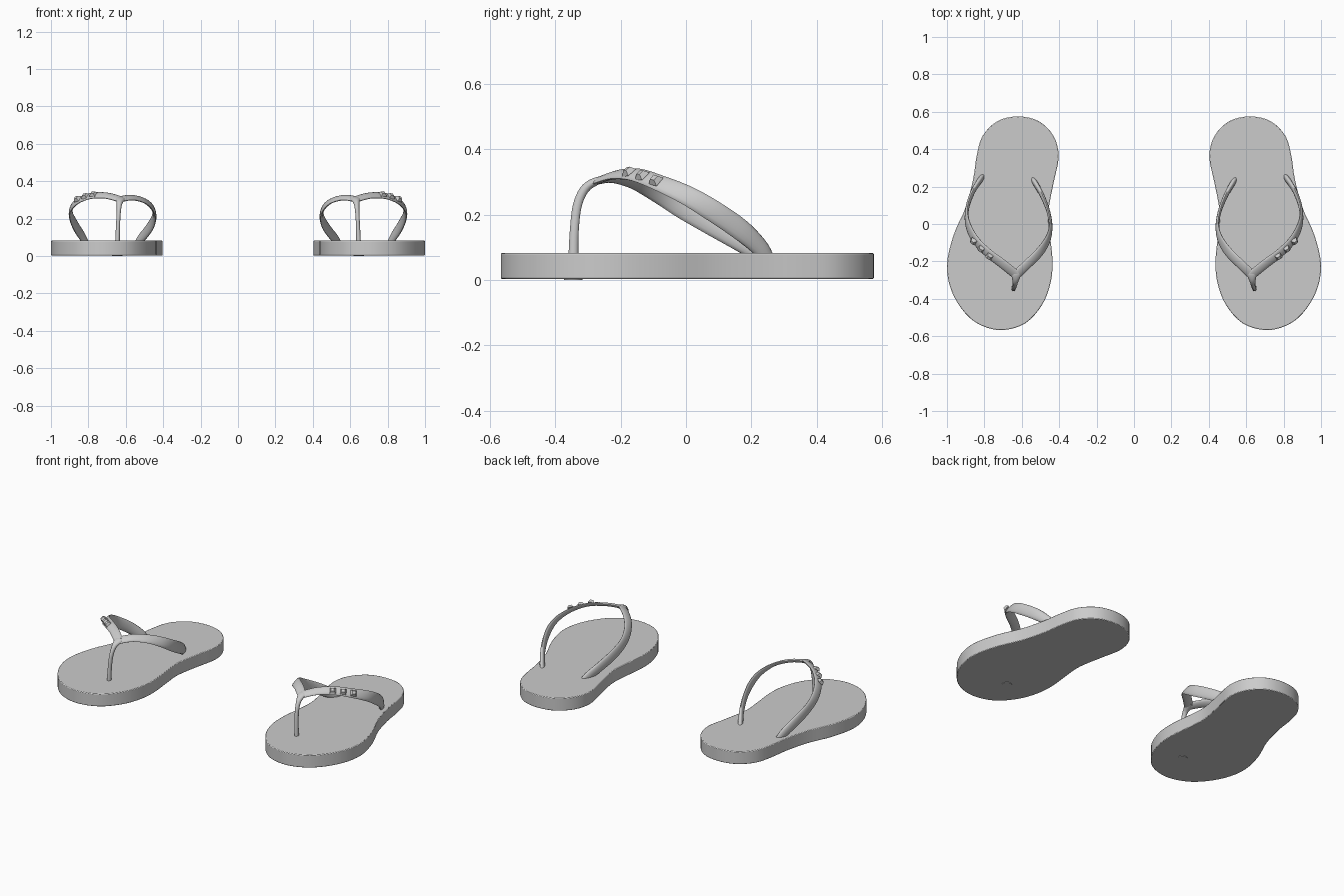
import bpy, bmesh, math
from mathutils import Vector, Matrix

cube = bpy.data.objects.get("Cube")
if cube:
    bpy.data.objects.remove(cube, do_unlink=True)

grey = bpy.data.materials.new("plain grey")
grey.use_nodes = True
grey.diffuse_color = (0.6, 0.6, 0.6, 1)
grey.node_tree.nodes["Principled BSDF"].inputs["Base Color"].default_value = grey.diffuse_color


def finish(name, bm, side, angle=40):
    """Flip to the wanted side and turn the bmesh into a shaded object."""
    bmesh.ops.scale(bm, vec=(side, 1, 1), verts=bm.verts)
    bmesh.ops.recalc_face_normals(bm, faces=bm.faces)
    mesh = bpy.data.meshes.new(name)
    bm.to_mesh(mesh)
    bm.free()
    mesh.materials.append(grey)
    obj = bpy.data.objects.new(name, mesh)
    bpy.context.collection.objects.link(obj)
    bpy.ops.object.select_all(action='DESELECT')
    obj.select_set(True)
    bpy.context.view_layer.objects.active = obj
    if angle:
        bpy.ops.object.shade_smooth_by_angle(angle=math.radians(angle))
    return obj


def spline(points, steps, closed=False):
    """Catmull-Rom samples through points of any dimension."""
    n = len(points)
    pick = (lambda i: points[i % n]) if closed else (lambda i: points[max(0, min(n - 1, i))])
    out = []
    for i in range(n if closed else n - 1):
        for k in range(steps):
            t = k / steps
            out.append([0.5 * (2 * b + (c - a) * t + (2 * a - 5 * b + 4 * c - d) * t ** 2
                               + (3 * b - a - 3 * c + d) * t ** 3)
                        for a, b, c, d in zip(pick(i - 1), pick(i), pick(i + 1), pick(i + 2))])
    return out if closed else out + [list(points[-1])]


def loft(stations, sides=14):
    """Sweep an oval; station = centre, outward normal, half width, half thickness."""
    rows = spline(stations, 5)
    centres = [Vector(r[:3]) for r in rows]
    bm = bmesh.new()
    rings = []
    for i, r in enumerate(rows):
        along = (centres[min(i + 1, len(rows) - 1)] - centres[max(i - 1, 0)]).normalized()
        across = along.cross(Vector(r[3:6])).normalized()
        out = across.cross(along)
        rings.append([bm.verts.new(centres[i] + across * r[6] * math.cos(a) + out * r[7] * math.sin(a))
                      for a in (math.tau * k / sides for k in range(sides))])
    for a, b in zip(rings, rings[1:]):
        for k in range(sides):
            m = (k + 1) % sides
            bm.faces.new((a[k], a[m], b[m], b[k]))
    bm.faces.new(rings[0])
    bm.faces.new(rings[-1])
    return bm


# Sole outline, from heel round the outer edge to the toe and back
OUTLINE = [(0.62, 0.575), (0.73, 0.55), (0.81, 0.47), (0.842, 0.36), (0.86, 0.24), (0.90, 0.09),
           (0.965, -0.06), (1.0, -0.22), (0.975, -0.36), (0.90, -0.48), (0.81, -0.545),
           (0.70, -0.567), (0.58, -0.53), (0.49, -0.43), (0.445, -0.31), (0.436, -0.19),
           (0.45, -0.05), (0.457, 0.07), (0.43, 0.22), (0.403, 0.36), (0.43, 0.47), (0.51, 0.55)]

OUTER = [(0.63, -0.272, 0.303, 0, -.5, .85, .026, .010),
         (0.70, -0.215, 0.322, .1, -.5, .85, .027, .010),
         (0.78, -0.155, 0.322, .3, -.5, .8, .028, .009),
         (0.848, -0.085, 0.298, .6, -.4, .7, .029, .009),
         (0.889, 0.0, 0.26, .9, -.2, .4, .031, .009),
         (0.892, 0.08, 0.213, 1, 0, .1, .033, .010),
         (0.865, 0.165, 0.155, 1, .3, 0, .033, .012),
         (0.83, 0.225, 0.10, 1, .4, 0, .028, .014),
         (0.81, 0.25, 0.06, 1, .4, 0, .024, .014)]

INNER = [(0.63, -0.272, 0.303, 0, -.5, .85, .026, .010),
         (0.57, -0.215, 0.312, -.1, -.5, .85, .027, .010),
         (0.505, -0.15, 0.297, -.4, -.4, .75, .029, .009),
         (0.46, -0.08, 0.262, -.8, -.3, .5, .031, .009),
         (0.446, -0.01, 0.22, -1, -.1, .2, .033, .009),
         (0.459, 0.07, 0.175, -1, .1, .1, .034, .010),
         (0.49, 0.15, 0.128, -1, .3, 0, .032, .012),
         (0.523, 0.21, 0.088, -1, .4, 0, .028, .014),
         (0.54, 0.235, 0.06, -1, .4, 0, .024, .014)]

POST = [(0.645, -0.345, 0.05, 0, -1, 0, .013, .016),
        (0.642, -0.342, 0.15, 0, -1, 0, .011, .014),
        (0.638, -0.332, 0.23, 0, -1, .1, .011, .014),
        (0.634, -0.308, 0.28, 0, -.8, .5, .015, .014),
        (0.63, -0.272, 0.303, 0, -.5, .85, .025, .012),
        (0.63, -0.248, 0.308, 0, -.4, .9, .016, .007)]

# Stud centres and facing on the outer strap
STUDS = [((0.772, -0.172, 0.325), (.25, -.55, .8)),
         ((0.815, -0.132, 0.315), (.4, -.5, .75)),
         ((0.856, -0.090, 0.301), (.6, -.45, .65))]

for prefix, side in (("left_", 1), ("right_", -1)):
    # Sole slab with softly broken rims
    bm = bmesh.new()
    base = bm.faces.new([bm.verts.new((x, y, 0.003)) for x, y in spline(OUTLINE, 4, True)])
    top = bmesh.ops.extrude_face_region(bm, geom=[base])["geom"]
    bmesh.ops.translate(bm, vec=(0, 0, 0.079), verts=[g for g in top if isinstance(g, bmesh.types.BMVert)])
    sole = finish(prefix + "sole", bm, side, 50)
    bevel = sole.modifiers.new("rim", 'BEVEL')
    bevel.width = 0.004
    bevel.segments = 2
    bevel.limit_method = 'ANGLE'
    bevel.angle_limit = math.radians(60)

    # Straps and toe post
    finish(prefix + "outer_strap", loft(OUTER), side, 60)
    finish(prefix + "inner_strap", loft(INNER), side, 60)
    finish(prefix + "toe_post", loft(POST), side, 60)

    # Plug under the toe post
    bm = bmesh.new()
    bmesh.ops.create_cone(bm, cap_ends=True, segments=24, radius1=0.028, radius2=0.028, depth=0.01,
                          matrix=Matrix.Translation((0.645, -0.345, 0.005)))
    finish(prefix + "toe_plug", bm, side)

    # Square faceted studs
    for i, (pos, facing) in enumerate(STUDS):
        n = Vector(facing).normalized()
        along = Vector((.7, .65, -.2))
        along = (along - n * along.dot(n)).normalized()
        frame = Matrix((along, n.cross(along), n)).transposed().to_4x4()
        bm = bmesh.new()
        bmesh.ops.create_cone(bm, cap_ends=True, segments=4, radius1=0.025, radius2=0.013, depth=0.016,
                              matrix=Matrix.Translation(Vector(pos) + n * 0.011) @ frame
                              @ Matrix.Rotation(math.pi / 4, 4, 'Z'))
        finish(f"{prefix}stud_{i + 1}", bm, side, 0)
